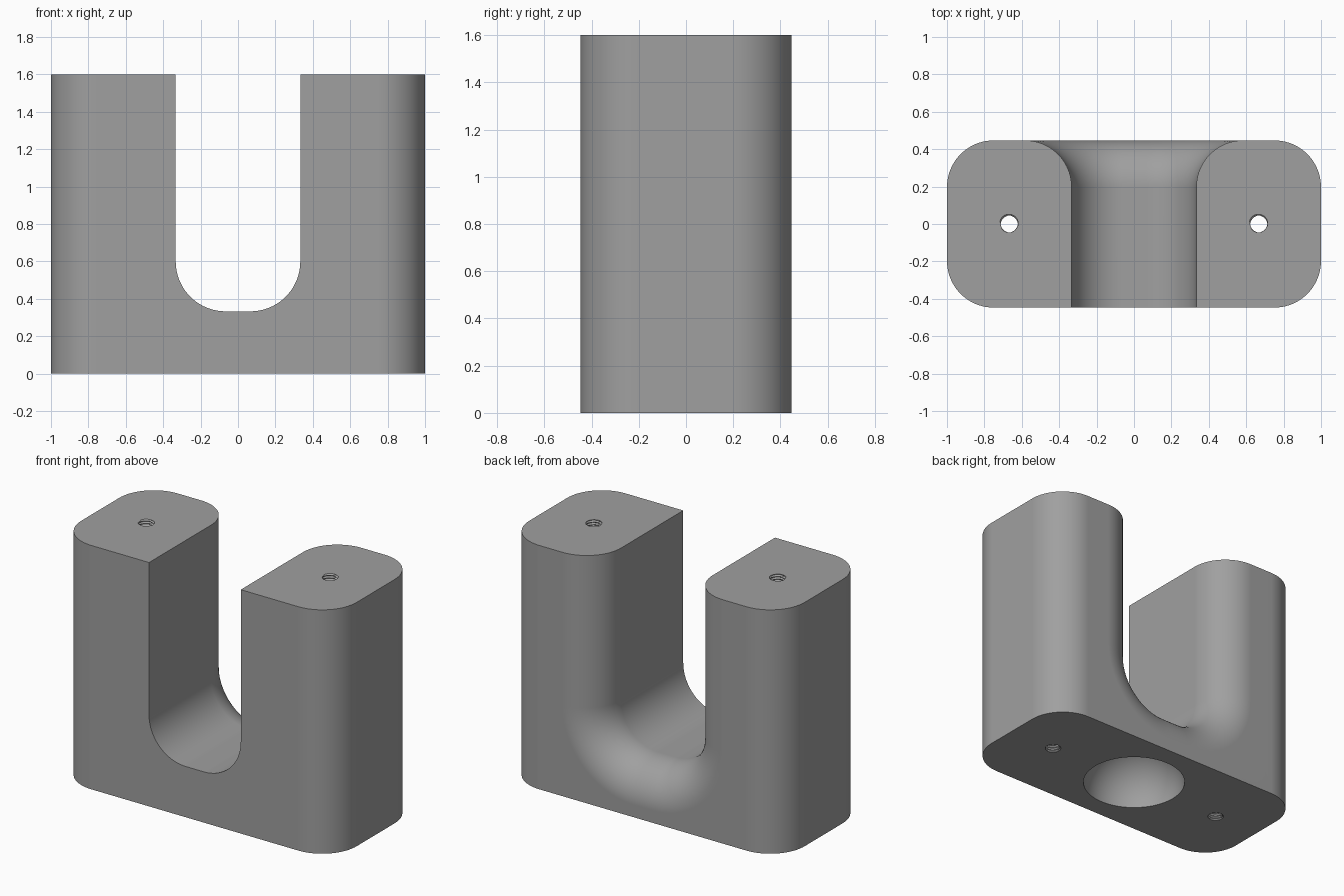
import bpy, bmesh, math

HALF_X, HALF_Y, HEIGHT = 1.0, 0.447, 1.6
ROUND = 0.25                 # corner and back fillet radius
SLOT_HALF, SLOT_Z, SLOT_R = 0.333, 0.333, 0.267
HOLE_X, PITCH = 0.667, 0.0167

cube = bpy.data.objects.get("Cube")
if cube:
    bpy.data.objects.remove(cube, do_unlink=True)

grey = bpy.data.materials.new("mid grey")
grey.use_nodes = True
grey.diffuse_color = (0.35, 0.35, 0.35, 1)
grey.node_tree.nodes["Principled BSDF"].inputs["Base Color"].default_value = grey.diffuse_color


def add_object(name, bm):
    bmesh.ops.recalc_face_normals(bm, faces=bm.faces)
    mesh = bpy.data.meshes.new(name)
    bm.to_mesh(mesh)
    bm.free()
    mesh.materials.append(grey)
    obj = bpy.data.objects.new(name, mesh)
    bpy.context.collection.objects.link(obj)
    return obj


def loft(name, sections):
    """Closed solid skinned through a list of point loops."""
    bm = bmesh.new()
    rings = [[bm.verts.new(p) for p in s] for s in sections]
    n = len(rings[0])
    for a, b in zip(rings, rings[1:]):
        for i in range(n):
            j = (i + 1) % n
            bm.faces.new((a[i], a[j], b[j], b[i]))
    bm.faces.new(rings[0])
    bm.faces.new(rings[-1])
    return add_object(name, bm)


def cut(target, cutter):
    mod = target.modifiers.new("cut", "BOOLEAN")
    mod.operation = "DIFFERENCE"
    mod.solver = "EXACT"
    mod.object = cutter
    bpy.context.view_layer.objects.active = target
    bpy.ops.object.modifier_apply(modifier=mod.name)
    bpy.data.objects.remove(cutter, do_unlink=True)


# Block with rounded upright corners
bm = bmesh.new()
bmesh.ops.create_cube(bm, size=1)
for v in bm.verts:
    v.co = (v.co.x * 2 * HALF_X, v.co.y * 2 * HALF_Y, (v.co.z + 0.5) * HEIGHT)
upright = [e for e in bm.edges if abs(e.verts[0].co.z - e.verts[1].co.z) > 1]
bmesh.ops.bevel(bm, geom=upright, offset=ROUND, segments=20, profile=0.5, affect="EDGES")
body = add_object("u_block", bm)


# U-shaped slot, flaring into a rounded edge at the back
def slot_section(y, offset):
    cx, cz, r = SLOT_HALF - SLOT_R, SLOT_Z + SLOT_R, SLOT_R + offset
    arc = [math.radians(90 * i / 20) for i in range(21)]
    right = [(cx + r * math.cos(a), y, cz - r * math.sin(a)) for a in arc]
    left = [(-x, y, z) for x, y, z in reversed(right)]
    top = HEIGHT + 0.2
    return [(cx + r, y, top)] + right + left + [(-cx - r, y, top)]


flare = [math.radians(90 * i / 20) for i in range(21)]
sections = [slot_section(-1, 0)]
sections += [slot_section(HALF_Y - ROUND + ROUND * math.sin(a), ROUND * (1 - math.cos(a))) for a in flare]
sections.append(slot_section(HALF_Y + 0.1, ROUND))
cut(body, loft("slot_cutter", sections))

# Round bowl in the underside
bm = bmesh.new()
bmesh.ops.create_uvsphere(bm, u_segments=64, v_segments=31, radius=0.318)
cut(body, add_object("bowl_cutter", bm))


# Threaded hole down each leg
def thread_ring(x, z, sides=24):
    ring = []
    for i in range(sides):
        phase = (z / PITCH - i / sides) % 1
        r = 0.043 + 0.012 * (1 - abs(2 * phase - 1))
        a = math.tau * i / sides
        ring.append((x + r * math.cos(a), r * math.sin(a), z))
    return ring


rows = int((HEIGHT + 0.06) / PITCH * 4)
for x in (-HOLE_X, HOLE_X):
    cut(body, loft("thread_cutter", [thread_ring(x, -0.0313 + k * PITCH / 4) for k in range(rows)]))

# Smooth curves, crisp edges, flat large faces
bpy.ops.object.select_all(action="DESELECT")
body.select_set(True)
bpy.context.view_layer.objects.active = body
bpy.ops.object.shade_smooth_by_angle(angle=math.radians(30))
weighted = body.modifiers.new("clean_normals", "WEIGHTED_NORMAL")
weighted.keep_sharp = True
